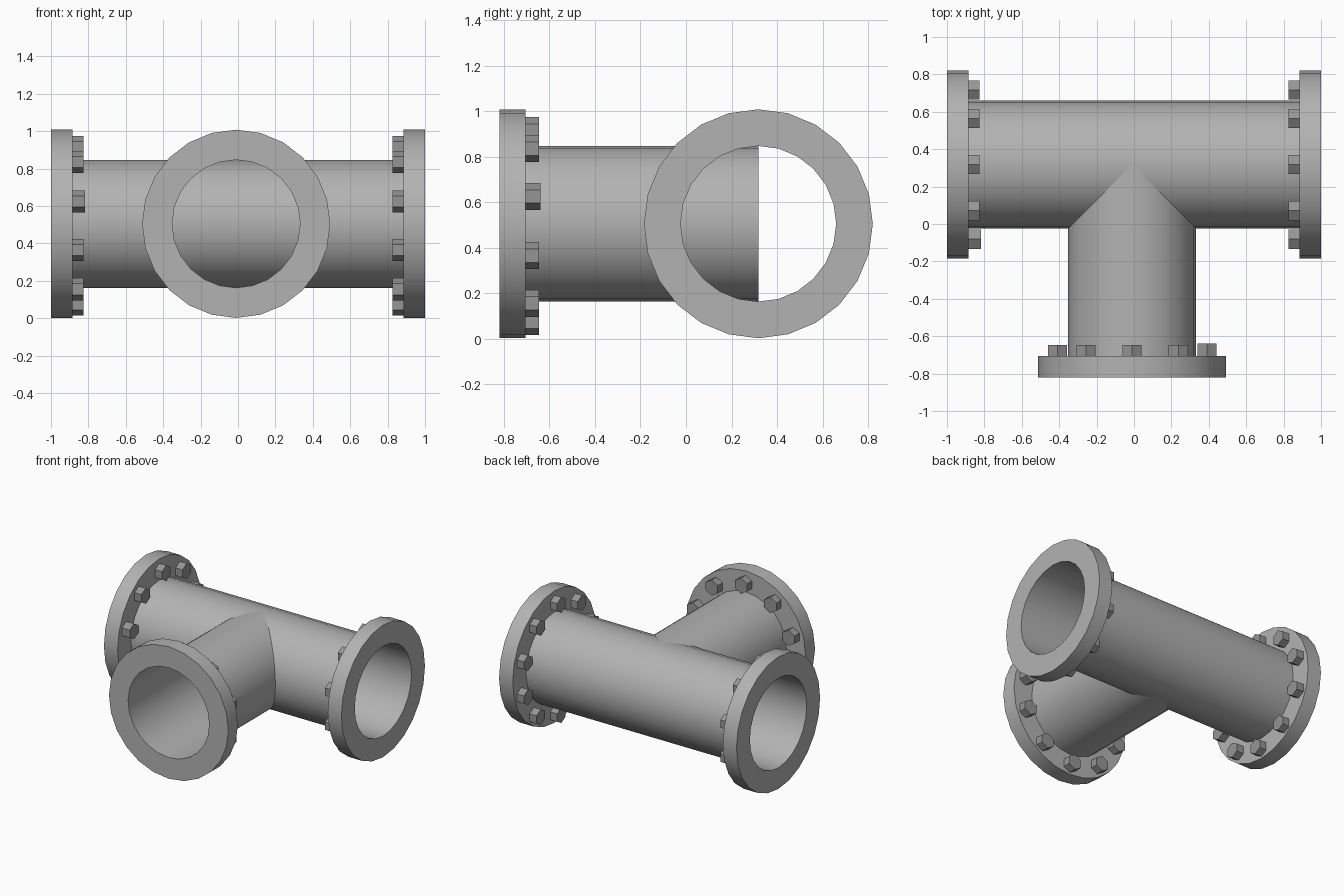
import bpy, bmesh
from math import sin, cos, pi, radians
from mathutils import Matrix, Vector

if "Cube" in bpy.data.objects:
    bpy.data.objects.remove(bpy.data.objects["Cube"])

N = 24                      # sides of pipes and flanges
R_PIPE, R_FLANGE = 0.342, 0.503
THICK = 0.115               # flange thickness
R_BOLTS, N_BOLTS = 0.42, 10
Z = 0.505                   # pipe axis height
Y = 0.318                   # main pipe axis


def grey(name, v):
    m = bpy.data.materials.new(name)
    m.diffuse_color = (v, v, v, 1)
    m.use_nodes = True
    m.node_tree.nodes["Principled BSDF"].inputs["Base Color"].default_value = m.diffuse_color
    return m


STEEL, DARK = grey("steel", 0.45), grey("dark_steel", 0.3)


def lathe(name, profile, loc, turn, sides=N, closed=False, caps=False, mat=STEEL):
    """Spin (radius, distance) points round the local y axis; face looks to -y."""
    bm = bmesh.new()
    rings = [[bm.verts.new((r * sin(2 * pi * i / sides), -d, r * cos(2 * pi * i / sides)))
              for i in range(sides)] for r, d in profile]
    pairs = list(zip(rings, rings[1:]))
    if closed:
        pairs.append((rings[-1], rings[0]))
    for a, b in pairs:
        for i in range(sides):
            j = (i + 1) % sides
            bm.faces.new((a[i], a[j], b[j], b[i]))
    if caps:
        bm.faces.new(rings[0])
        bm.faces.new(rings[-1][::-1])
    if closed or caps:
        bmesh.ops.recalc_face_normals(bm, faces=bm.faces)
    else:  # open tube: normals point outwards
        bm.normal_update()
        for f in bm.faces:
            c = f.calc_center_median()
            if f.normal.dot(Vector((c.x, 0, c.z))) < 0:
                f.normal_flip()
    me = bpy.data.meshes.new(name)
    bm.to_mesh(me)
    bm.free()
    me.materials.append(mat)
    ob = bpy.data.objects.new(name, me)
    ob.location = loc
    ob.rotation_euler.z = turn
    bpy.context.collection.objects.link(ob)
    if sides == N:
        bpy.ops.object.select_all(action='DESELECT')
        ob.select_set(True)
        bpy.context.view_layer.objects.active = ob
        bpy.ops.object.shade_smooth_by_angle(angle=radians(30))
    return ob


def end(name, face, turn, loose=None):
    # ring flange
    lathe(name + "_flange", [(R_PIPE, 0), (R_FLANGE, 0), (R_FLANGE, -THICK), (R_PIPE, -THICK)],
          face, turn, closed=True)
    # hex bolts behind the flange, one of them slightly proud
    for k in range(N_BOLTS):
        a = 2 * pi * k / N_BOLTS
        out = 0.008 if k == loose else 0
        local = Vector((R_BOLTS * sin(a), THICK + out, R_BOLTS * cos(a) - 0.01))
        pos = Vector(face) + Matrix.Rotation(turn, 3, 'Z') @ local
        lathe(f"{name}_bolt_{k + 1}", [(0.059, 0.01), (0.059, -0.058)], pos, turn,
              sides=6, caps=True, mat=DARK)


# pipes
lathe("main_pipe", [(R_PIPE, -1), (R_PIPE, 1)], (0, Y, Z), pi / 2)
lathe("branch_pipe", [(R_PIPE, 0), (R_PIPE, Y + 0.82)], (-0.01, Y, Z), 0)

# flanged ends
end("branch", (-0.01, -0.82, Z), 0, loose=2)
end("left", (-1, Y, Z), -pi / 2, loose=2)
end("right", (1, Y, Z), pi / 2)
